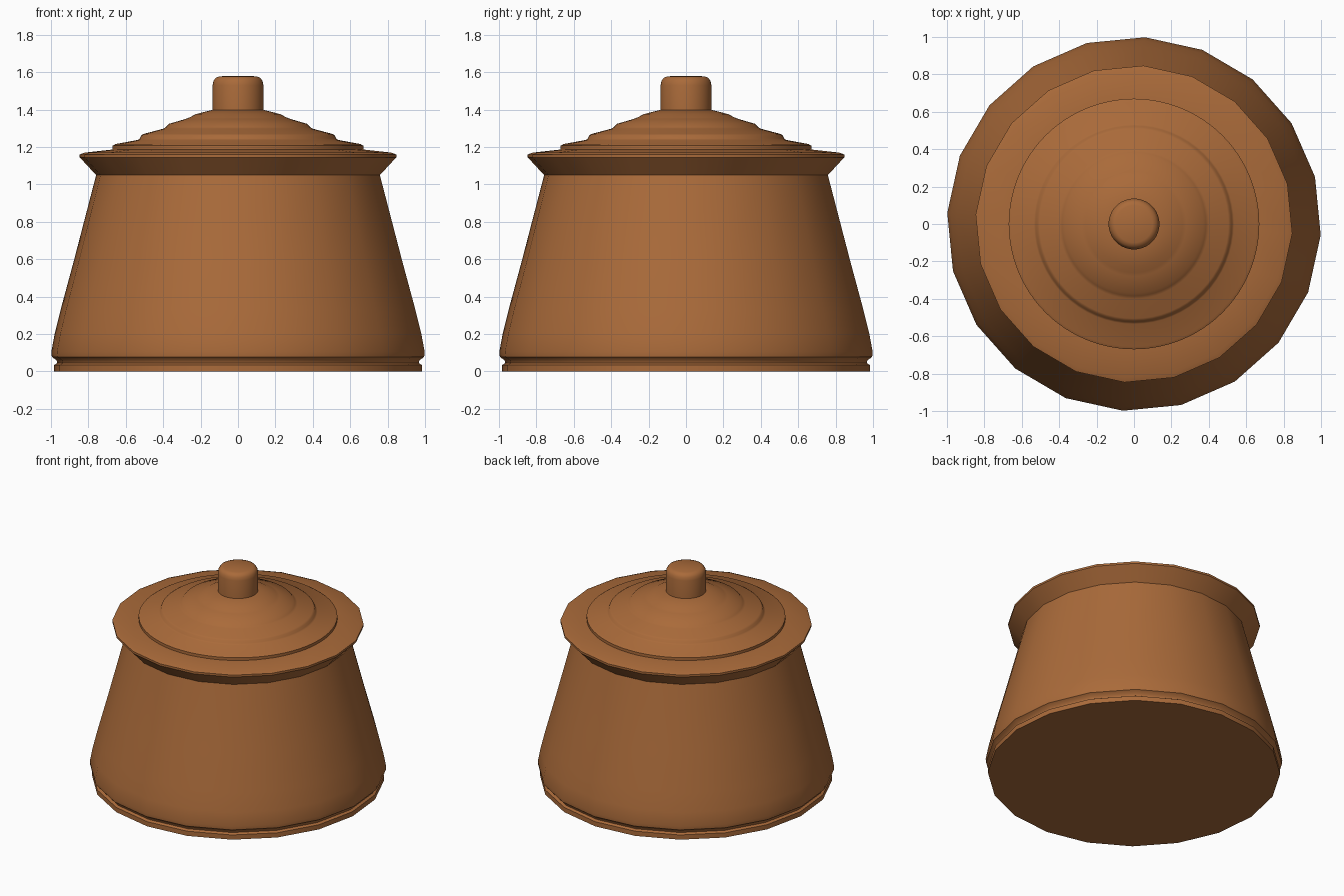
import bpy, bmesh, math

if "Cube" in bpy.data.objects:
    bpy.data.objects.remove(bpy.data.objects["Cube"])

clay = bpy.data.materials.new("clay")
clay.diffuse_color = (0.40, 0.145, 0.042, 1)
clay.use_nodes = True
clay.node_tree.nodes["Principled BSDF"].inputs["Base Color"].default_value = clay.diffuse_color


def lathe(name, profile, sides, offset=0.0):
    """Revolve (radius, height) points around z; radius 0 closes with a pole."""
    bm = bmesh.new()
    rings = []
    for r, z in profile:
        if r == 0:
            rings.append([bm.verts.new((0, 0, z))] * sides)
        else:
            angles = [offset + 2 * math.pi * i / sides for i in range(sides)]
            rings.append([bm.verts.new((r * math.cos(a), r * math.sin(a), z)) for a in angles])
    for low, high in zip(rings, rings[1:]):
        for i in range(sides):
            j = (i + 1) % sides
            quad = [low[i], low[j], high[j], high[i]]
            bm.faces.new(list(dict.fromkeys(quad)))
    bmesh.ops.recalc_face_normals(bm, faces=bm.faces)
    mesh = bpy.data.meshes.new(name)
    bm.to_mesh(mesh)
    bm.free()
    mesh.materials.append(clay)
    obj = bpy.data.objects.new(name, mesh)
    bpy.context.collection.objects.link(obj)
    bpy.ops.object.select_all(action='DESELECT')
    obj.select_set(True)
    bpy.context.view_layer.objects.active = obj
    bpy.ops.object.shade_smooth_by_angle(angle=math.radians(40))
    return obj


# Twenty-sided pot body with grooved foot and flared rim
lathe("pot_body", [
    (0, 0), (0.985, 0), (0.985, 0.035), (0.968, 0.045), (0.972, 0.06),
    (0.997, 0.078), (1.0, 0.105), (0.982, 0.2), (0.95, 0.33), (0.877, 0.6),
    (0.765, 1.03), (0.76, 1.05), (0.848, 1.145), (0.848, 1.16),
    (0.822, 1.17), (0.66, 1.188), (0, 1.188)], 20, math.radians(-3.4))

# Stepped round lid
lathe("lid", [
    (0, 1.175), (0.67, 1.175), (0.67, 1.207), (0.655, 1.216), (0.535, 1.238),
    (0.525, 1.246), (0.518, 1.262), (0.505, 1.27), (0.40, 1.298),
    (0.385, 1.307), (0.37, 1.324), (0.28, 1.35), (0.26, 1.358),
    (0.225, 1.376), (0.14, 1.398), (0, 1.40)], 64)

# Rounded knob
lathe("lid_knob", [
    (0, 1.38), (0.136, 1.38), (0.136, 1.53), (0.131, 1.553),
    (0.12, 1.57), (0.10, 1.578), (0, 1.581)], 48)
